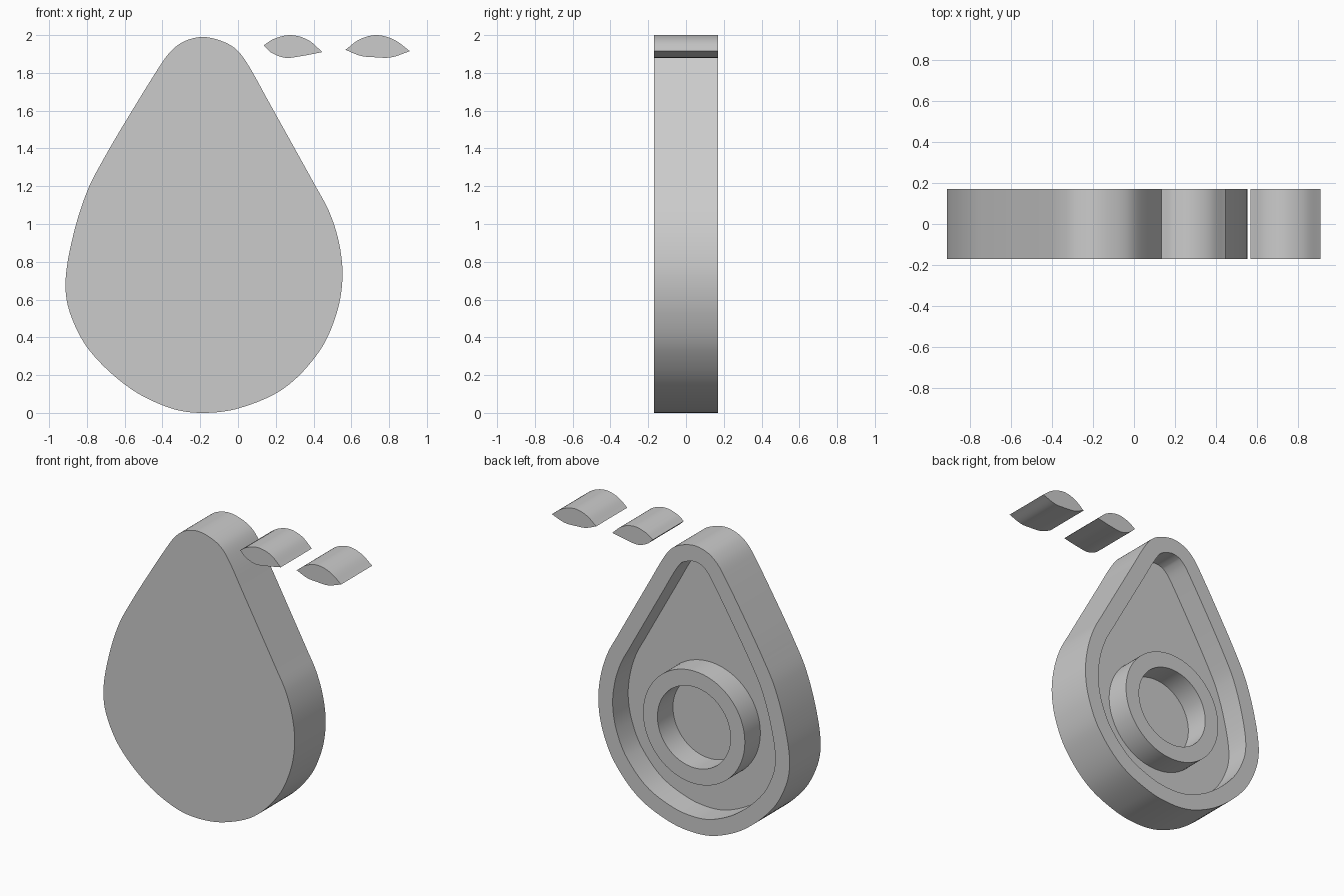
import bpy, bmesh, math
from mathutils import Vector

cube = bpy.data.objects.get("Cube")
if cube:
    bpy.data.objects.remove(cube, do_unlink=True)

grey = bpy.data.materials.new("plain grey")
grey.use_nodes = True
COLOUR = (0.6, 0.6, 0.6, 1)
grey.diffuse_color = COLOUR
grey.node_tree.nodes["Principled BSDF"].inputs["Base Color"].default_value = COLOUR

HALF = 0.17    # half of the depth
WALL = 0.11    # rim and ring wall thickness


def smooth_curve(points, closed=False, steps=8):
    """Smooth curve through points, with tangents weighted by chord length."""
    pts = [Vector(p) for p in points]
    n = len(pts)

    def tangent(i):
        a = pts[(i - 1) % n] if closed else pts[max(i - 1, 0)]
        b = pts[(i + 1) % n] if closed else pts[min(i + 1, n - 1)]
        return (b - a) / ((pts[i] - a).length + (b - pts[i]).length)

    out = []
    for i in range(n if closed else n - 1):
        j = (i + 1) % n
        p, q = pts[i], pts[j]
        size = (q - p).length
        m, k = tangent(i) * size, tangent(j) * size
        for s in range(steps):
            t = s / steps
            out.append(p * (2*t**3 - 3*t**2 + 1) + m * (t**3 - 2*t**2 + t)
                       + q * (3*t**2 - 2*t**3) + k * (t**3 - t**2))
    return out


def inset(loop, distance):
    """Move a clockwise loop inward."""
    out = []
    for i, p in enumerate(loop):
        d = (loop[(i + 1) % len(loop)] - loop[i - 1]).normalized()
        out.append(p + Vector((d.y, -d.x)) * distance)
    return out


def circle(centre, radius, count=96):
    return [Vector(centre) + radius * Vector((math.sin(a), math.cos(a)))
            for a in (2 * math.pi * i / count for i in range(count))]


def build(name, sections, wrap=False):
    """Bridge (loop, y) sections; cap the ends, or join last to first."""
    bm = bmesh.new()
    rows = [[bm.verts.new((p.x, y, p.y)) for p in loop] for loop, y in sections]
    pairs = list(zip(rows, rows[1:]))
    if wrap:
        pairs.append((rows[-1], rows[0]))
    else:
        bm.faces.new(rows[0])
        bm.faces.new(rows[-1])
    for a, b in pairs:
        for i in range(len(a)):
            bm.faces.new((a[i - 1], a[i], b[i], b[i - 1]))
    bmesh.ops.recalc_face_normals(bm, faces=bm.faces)
    mesh = bpy.data.meshes.new(name)
    bm.to_mesh(mesh)
    bm.free()
    mesh.materials.append(grey)
    obj = bpy.data.objects.new(name, mesh)
    bpy.context.collection.objects.link(obj)
    bpy.ops.object.select_all(action="DESELECT")
    obj.select_set(True)
    bpy.context.view_layer.objects.active = obj
    bpy.ops.object.shade_smooth_by_angle(angle=math.radians(30))
    return obj


# Teardrop tray: flat front, raised rim and recessed floor at the back
drop = smooth_curve([
    (-.19, 1.99), (-.09, 1.97), (-.01, 1.925), (.055, 1.84), (.15, 1.67),
    (.3, 1.4), (.405, 1.21), (.485, 1.06), (.537, .89), (.553, .71),
    (.52, .52), (.43, .325), (.246, .132), (.01, .026), (-.19, 0),
    (-.36, .026), (-.574, .132), (-.786, .33), (-.89, .53), (-.913, .7),
    (-.87, .95), (-.796, 1.18), (-.706, 1.354), (-.585, 1.56),
    (-.405, 1.85), (-.35, 1.92), (-.285, 1.967)], closed=True)
inner = inset(drop, WALL)
build("teardrop_tray", [(drop, -HALF), (drop, HALF), (inner, HALF), (inner, 0)])

# Round ring standing on the tray floor
centre, radius = (-.18, .73), .39
outside, inside = circle(centre, radius), circle(centre, radius - WALL)
build("floor_ring", [(outside, -.01), (outside, HALF),
                     (inside, HALF), (inside, -.01)], wrap=True)

# Two loose leaf-shaped bars beside the tip, each an upper and a lower arc
leaves = {
    "inner_leaf": ([(.135, 1.945), (.19, 1.98), (.278, 2), (.37, 1.975), (.447, 1.91)],
                   [(.447, 1.91), (.33, 1.888), (.25, 1.88), (.18, 1.905), (.135, 1.945)]),
    "outer_leaf": ([(.569, 1.922), (.643, 1.977), (.733, 2), (.828, 1.975), (.91, 1.915)],
                   [(.91, 1.915), (.81, 1.882), (.72, 1.883), (.65, 1.89), (.569, 1.922)]),
}
for name, (upper, lower) in leaves.items():
    loop = smooth_curve(upper) + smooth_curve(lower)
    build(name, [(loop, -HALF), (loop, HALF)])
